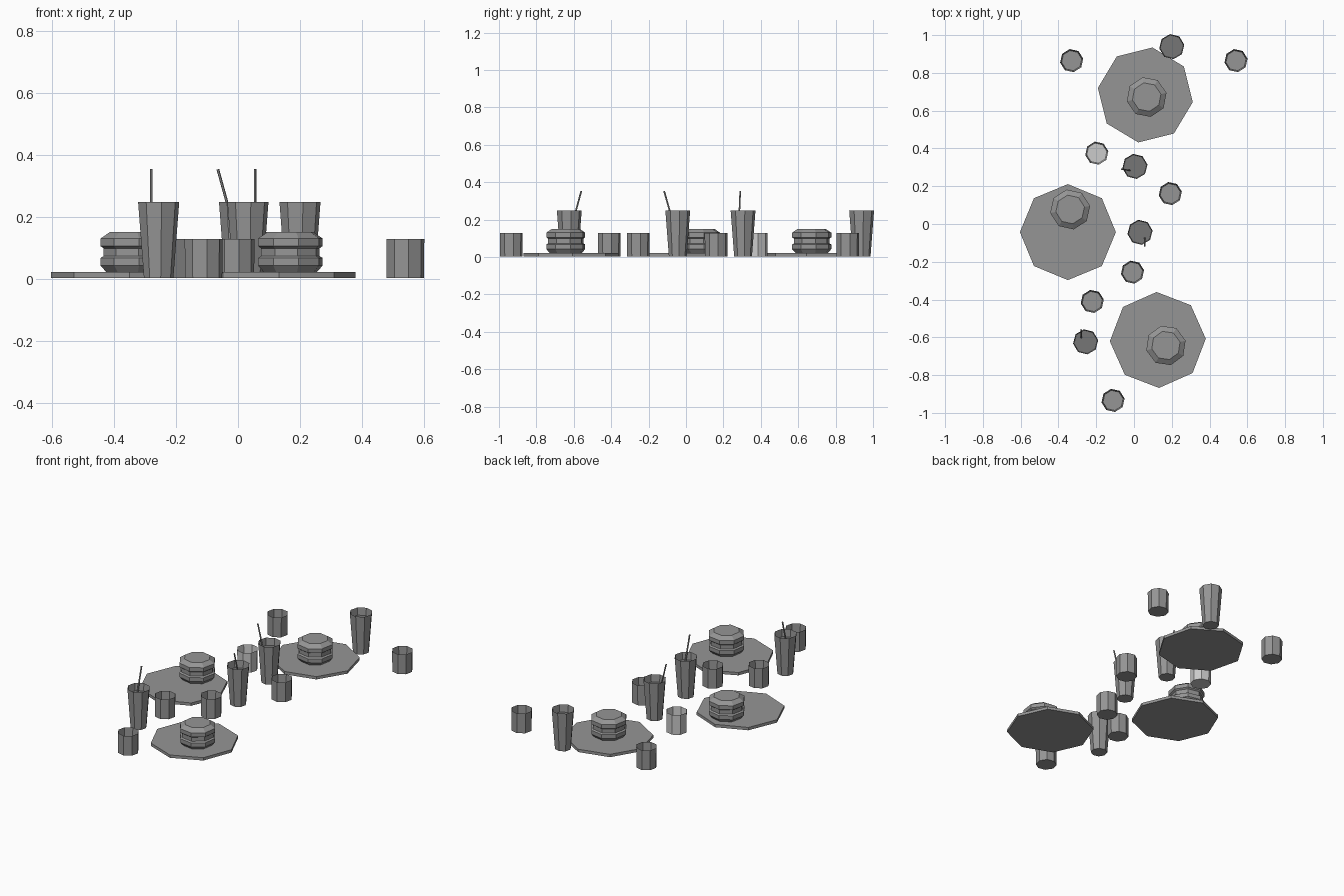
import bpy, bmesh, math
from mathutils import Vector

if "Cube" in bpy.data.objects:
    bpy.data.objects.remove(bpy.data.objects["Cube"])


def paint(ob, name, level):
    mat = bpy.data.materials.get(name) or bpy.data.materials.new(name)
    mat.diffuse_color = (level, level, level, 1)
    mat.use_nodes = True
    mat.node_tree.nodes["Principled BSDF"].inputs["Base Color"].default_value = mat.diffuse_color
    ob.data.materials.append(mat)


def lathe(name, profile, loc, rot=0, sides=8):
    """Spin an (r, z) profile into a faceted closed solid."""
    bm = bmesh.new()
    rings = []
    for r, z in profile:
        rings.append([bm.verts.new((r * math.cos(math.tau * i / sides),
                                    r * math.sin(math.tau * i / sides), z))
                      for i in range(sides)])
    for a, b in zip(rings, rings[1:]):
        for i in range(sides):
            j = (i + 1) % sides
            bm.faces.new((a[i], a[j], b[j], b[i]))
    bm.faces.new(rings[0][::-1])
    bm.faces.new(rings[-1])
    me = bpy.data.meshes.new(name)
    bm.to_mesh(me)
    bm.free()
    ob = bpy.data.objects.new(name, me)
    ob.location = (loc[0], loc[1], 0)
    ob.rotation_euler.z = math.radians(rot)
    bpy.context.collection.objects.link(ob)
    return ob


def straw(name, bottom, top):
    a, b = Vector(bottom), Vector(top)
    bpy.ops.mesh.primitive_cylinder_add(vertices=6, radius=0.0045,
                                        depth=(b - a).length, location=(a + b) / 2)
    ob = bpy.context.object
    ob.name = name
    ob.rotation_euler = (b - a).to_track_quat('Z', 'Y').to_euler()
    paint(ob, "dark_grey", GREY)


GREY = 0.3

# Plates
for x, y, rot in [(0.06, 0.683, -8.5), (-0.35, -0.043, 0), (0.126, -0.614, 1.5)]:
    ob = lathe("plate", [(0.254, 0.003), (0.254, 0.021)], (x, y), rot)
    paint(ob, "dark_grey", GREY)

# Burgers: bottom bun, filling and top bun in one stepped profile
BURGER = [(0.088, 0.021), (0.107, 0.042), (0.107, 0.067), (0.097, 0.073),
          (0.097, 0.098), (0.107, 0.105), (0.107, 0.13), (0.077, 0.15)]
for x, y, rot in [(0.067, 0.672, 12), (-0.338, 0.077, 10), (0.169, -0.643, 14)]:
    ob = lathe("burger", BURGER, (x, y), rot)
    paint(ob, "dark_grey", GREY)

# Short tumblers, hollow; the last one is paler
SHORT = [(0.061, 0.003), (0.062, 0.128), (0.054, 0.012)]
for k, (x, y) in enumerate([(-0.33, 0.865), (0.54, 0.865), (0.192, 0.161),
                            (-0.008, -0.255), (-0.221, -0.41), (-0.111, -0.934),
                            (-0.197, 0.375)]):
    ob = lathe("tumbler", SHORT, (x, y), 10)
    if k < 6:
        paint(ob, "dark_grey", GREY)

# Tall drink cups with a darker drink below the rim
TALL = [(0.048, 0.003), (0.067, 0.248), (0.062, 0.2)]
for x, y in [(0.2, 0.939), (0.005, 0.305), (0.032, -0.044), (-0.256, -0.624)]:
    ob = lathe("tall_cup", TALL, (x, y), 8)
    paint(ob, "dark_grey", GREY)
    drink = lathe("drink", [(0.055, 0.19), (0.0615, 0.202)], (x, y), 8)
    paint(drink, "drink_grey", 0.18)

# Leaning straws
for bottom, top in [((-0.02, 0.283, 0.19), (-0.065, 0.29, 0.353)),
                    ((0.056, -0.071, 0.19), (0.056, -0.117, 0.353)),
                    ((-0.28, -0.604, 0.19), (-0.28, -0.56, 0.353))]:
    straw("straw", bottom, top)
